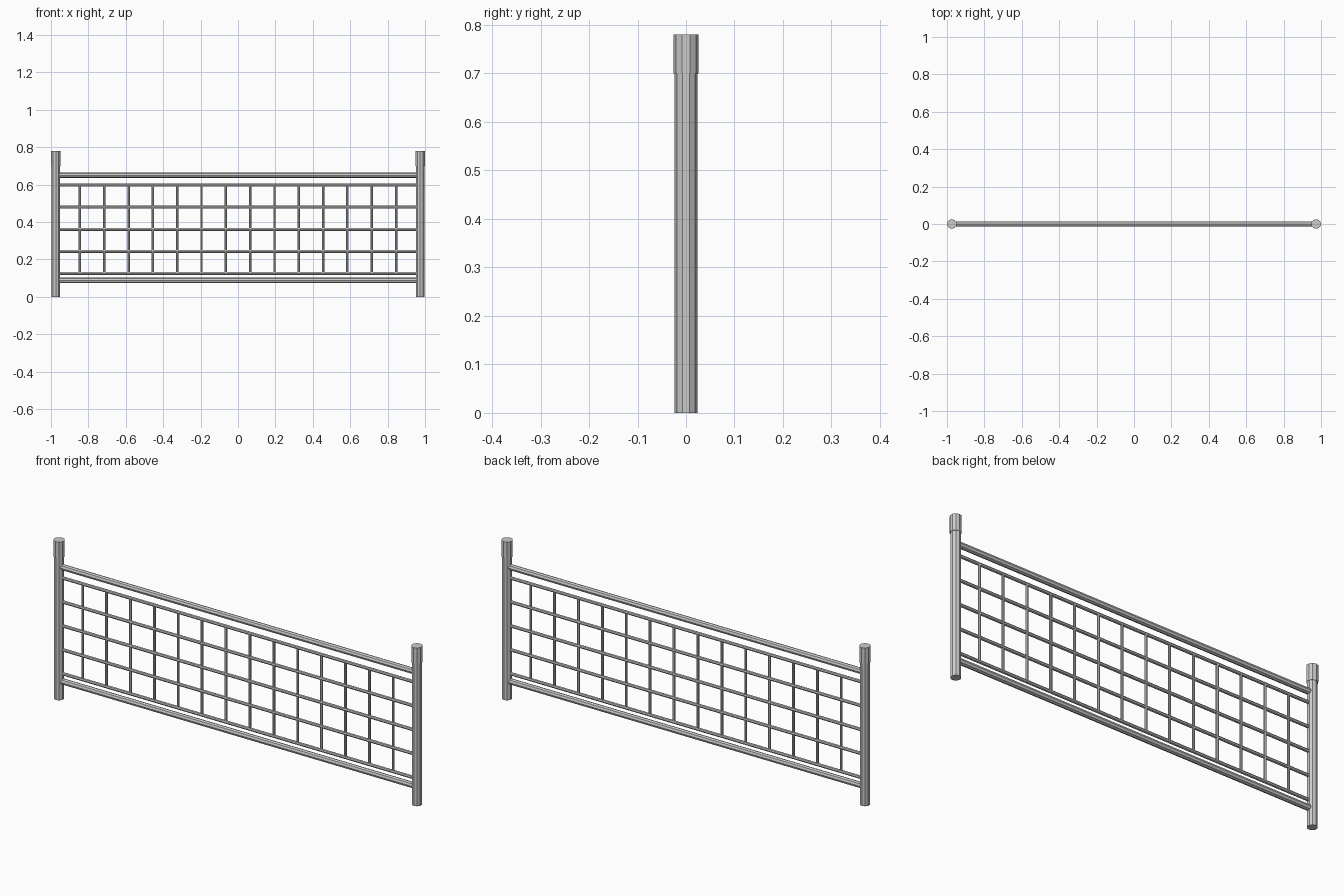
import bpy
from math import pi

if "Cube" in bpy.data.objects:
    bpy.data.objects.remove(bpy.data.objects["Cube"])


def rod(name, loc, radius, length, sides, axis='Z'):
    rot = (0, pi / 2, 0) if axis == 'X' else (0, 0, 0)
    bpy.ops.mesh.primitive_cylinder_add(vertices=sides, radius=radius, depth=length,
                                        location=loc, rotation=rot)
    bpy.context.object.name = name


POST_X = 0.974

# End posts with wider caps
for side, s in (("left", -1), ("right", 1)):
    rod(f"{side}_post", (s * POST_X, 0, 0.36), 0.0235, 0.72, 10)
    rod(f"{side}_post_cap", (s * POST_X, 0, 0.74), 0.026, 0.08, 10)

# Thick top and bottom rails
for name, z in (("top_rail", 0.65), ("bottom_rail", 0.088)):
    rod(name, (0, 0, z), 0.0145, 2 * POST_X, 8, 'X')

# Thin horizontal mesh bars
for i in range(5):
    rod(f"mesh_bar_{i + 1}", (0, 0, 0.126 + i * 0.1177), 0.008, 2 * POST_X, 8, 'X')

# Thin vertical mesh bars
for i in range(14):
    rod(f"upright_bar_{i + 1}", (-0.845 + i * 0.13, 0, 0.3615), 0.0065, 0.471, 8)
